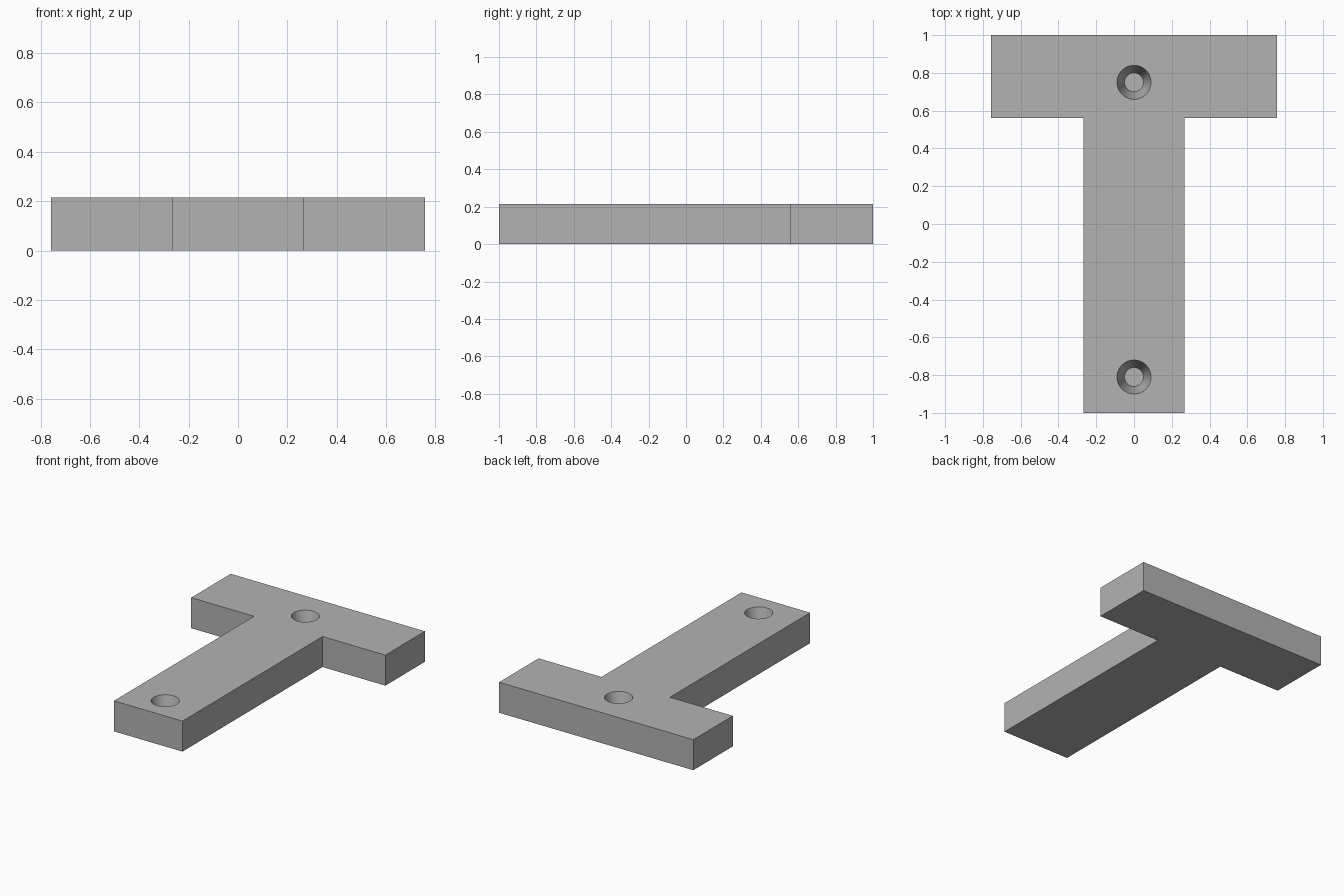
import bpy, bmesh, math
from mathutils import Matrix

cube = bpy.data.objects.get("Cube")
if cube:
    bpy.data.objects.remove(cube, do_unlink=True)

THICK = 0.215
BAR, STEM, SHOULDER = 0.757, 0.267, 0.56
RIM, FLOOR, DEPTH = 0.09, 0.05, 0.16
LIFT = 0.04  # cutter height above the top face

grey = bpy.data.materials.new("plain grey")
grey.use_nodes = True
colour = (0.45, 0.45, 0.45, 1)
grey.diffuse_color = colour
grey.node_tree.nodes["Principled BSDF"].inputs["Base Color"].default_value = colour


def make_object(name, bm):
    bmesh.ops.recalc_face_normals(bm, faces=bm.faces)
    mesh = bpy.data.meshes.new(name)
    bm.to_mesh(mesh)
    bm.free()
    mesh.materials.append(grey)
    obj = bpy.data.objects.new(name, mesh)
    bpy.context.collection.objects.link(obj)
    return obj


# T-shaped plate: half outline mirrored, then extruded
half = [(STEM, -1), (STEM, SHOULDER), (BAR, SHOULDER), (BAR, 1)]
outline = half + [(-x, y) for x, y in reversed(half)]
bm = bmesh.new()
base = bm.faces.new([bm.verts.new((x, y, 0)) for x, y in outline])
top = bmesh.ops.extrude_face_region(bm, geom=[base], use_keep_orig=True)
bmesh.ops.translate(bm, vec=(0, 0, THICK),
                    verts=[g for g in top["geom"] if isinstance(g, bmesh.types.BMVert)])
plate = make_object("t_plate", bm)

# Tapered blind holes in the top face
bm = bmesh.new()
slope = (RIM - FLOOR) / DEPTH
for y in (0.75, -0.81):
    bmesh.ops.create_cone(bm, cap_ends=True, segments=48, radius1=FLOOR,
                          radius2=RIM + slope * LIFT, depth=DEPTH + LIFT,
                          matrix=Matrix.Translation((0, y, THICK + (LIFT - DEPTH) / 2)))
cutter = make_object("hole_cutter", bm)
cutter.hide_render = True

mod = plate.modifiers.new("holes", 'BOOLEAN')
mod.operation = 'DIFFERENCE'
mod.solver = 'EXACT'
mod.object = cutter
bpy.ops.object.select_all(action='DESELECT')
plate.select_set(True)
bpy.context.view_layer.objects.active = plate
bpy.ops.object.modifier_apply(modifier=mod.name)
bpy.data.objects.remove(cutter, do_unlink=True)
bpy.ops.object.shade_smooth_by_angle(angle=math.radians(30))
